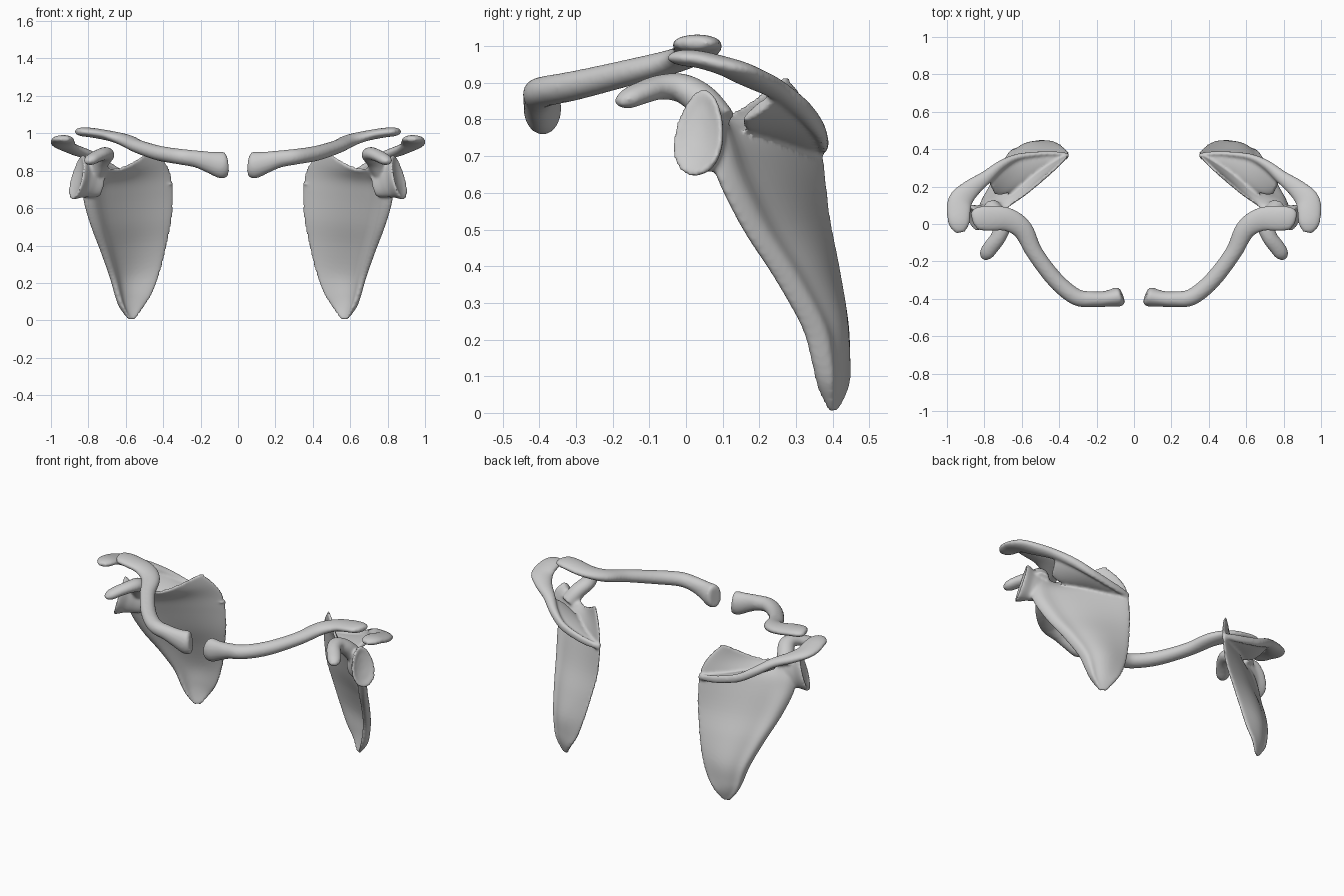
import bpy, bmesh, math
from mathutils import Vector

UP = Vector((0, 0, 1))


def smooth_rows(rows, sub):
    """Catmull-Rom resampling of equal-length number tuples."""
    out, n = [], len(rows)
    for i in range(n - 1):
        quad = zip(rows[max(i - 1, 0)], rows[i], rows[i + 1], rows[min(i + 2, n - 1)])
        quad = list(quad)
        for k in range(sub):
            t = k / sub
            out.append([0.5 * (2 * b + (c - a) * t + (2 * a - 5 * b + 4 * c - d) * t * t
                               + (3 * b - a - 3 * c + d) * t ** 3) for a, b, c, d in quad])
    out.append(list(rows[-1]))
    return out


def loft(bm, rings):
    """Skin a list of equal-size rings and cap both ends."""
    vs = [[bm.verts.new(p) for p in r] for r in rings]
    n = len(vs[0])
    for a, b in zip(vs, vs[1:]):
        for i in range(n):
            bm.faces.new((a[i], a[(i + 1) % n], b[(i + 1) % n], b[i]))
    bm.faces.new(vs[0])
    bm.faces.new(vs[-1])


def ellipse(c, a, b, n=24, pear=0.0):
    pts = []
    for i in range(n):
        w = 2 * math.pi * i / n
        pts.append(c + a * math.cos(w) * (1 - pear * math.sin(w)) + b * math.sin(w))
    return pts


def tube(bm, pts, sub=6):
    """Sweep along (x, y, z, horizontal radius, vertical radius) points."""
    s = smooth_rows(pts, sub)
    rings = []
    for i, p in enumerate(s):
        t = Vector(s[min(i + 1, len(s) - 1)][:3]) - Vector(s[max(i - 1, 0)][:3])
        side = t.cross(UP).normalized()
        up = side.cross(t).normalized()
        rings.append(ellipse(Vector(p[:3]), side * p[3], up * p[4]))
    loft(bm, rings)


def finish(bm, name, voxel=None):
    bmesh.ops.recalc_face_normals(bm, faces=bm.faces)
    for f in bm.faces:
        f.smooth = True
    me = bpy.data.meshes.new(name)
    bm.to_mesh(me)
    bm.free()
    ob = bpy.data.objects.new(name, me)
    bpy.context.collection.objects.link(ob)
    if voxel:
        m = ob.modifiers.new("fuse", 'REMESH')
        m.mode, m.voxel_size, m.use_smooth_shade = 'VOXEL', voxel, True
        m = ob.modifiers.new("soften", 'SMOOTH')
        m.factor, m.iterations = 0.5, 6
    m = ob.modifiers.new("both_sides", 'MIRROR')
    m.use_mirror_merge = False
    return ob


# Clavicles: S-curved rods with a flattened outer end
bm = bmesh.new()
tube(bm, [(.062, -.383, .83, .040, .058), (.085, -.39, .83, .052, .072),
          (.15, -.40, .845, .043, .058), (.22, -.402, .862, .042, .046),
          (.31, -.39, .875, .045, .042), (.42, -.30, .893, .045, .040),
          (.53, -.155, .928, .045, .036), (.595, -.03, .96, .055, .033),
          (.68, .025, .985, .064, .028), (.78, .03, 1.003, .068, .026),
          (.84, .03, 1.008, .060, .023), (.866, .025, 1.008, .032, .013)])
finish(bm, "clavicles", 0.008)

bm = bmesh.new()

# Scapula blade: inner edge xyz, outer edge xyz, backward bulge, edge sag, thickness
blade = [
    (.55, .41, .003, .585, .395, .003, .000, .00, .5),
    (.505, .44, .07, .63, .37, .07, .015, .00, 1.0),
    (.46, .442, .14, .655, .355, .13, .030, .00, 1.1),
    (.415, .435, .26, .685, .325, .23, .045, .00, 1.1),
    (.38, .415, .40, .735, .245, .37, .045, .00, 1.1),
    (.352, .39, .54, .785, .16, .50, .035, .00, 1.1),
    (.345, .375, .68, .825, .09, .64, .020, .00, 1.1),
    (.355, .36, .77, .82, .07, .73, .005, .01, 1.0),
    (.39, .325, .85, .78, .065, .79, -.01, .03, 1.0),
    (.445, .275, .92, .74, .065, .83, -.015, .06, .8),
]
N = 24
rings = []
for r in smooth_rows(blade, 5):
    med, lat = Vector(r[:3]), Vector(r[3:6])
    d = lat - med
    nrm = Vector((-d.y, d.x, 0)).normalized()
    front, back = [], []
    for i in range(N + 1):
        t = 0.5 - 0.5 * math.cos(math.pi * i / N)
        mid = med + d * t + nrm * r[6] * math.sin(math.pi * t ** 1.2)
        mid.z -= r[7] * math.sin(math.pi * t ** 1.5)
        half = (.010 + .018 * math.exp(-((t - .92) / .10) ** 2)) * r[8]
        half *= math.sqrt(max(1 - abs(2 * t - 1) ** 10, .02))
        front.append(mid - nrm * half)
        back.append(mid + nrm * half)
    rings.append(front + back[::-1])
loft(bm, rings)

# Glenoid socket on its neck, with a shallow dish
c = Vector((.858, .035, .765))
n = Vector((.87, -.42, .25)).normalized()
u = UP.cross(n).normalized()
v = n.cross(u)
loft(bm, [ellipse(c + n * o, u * a, v * b, 32, .2) for o, a, b in (
    (-.15, .030, .07), (-.10, .036, .085), (-.05, .048, .10), (-.015, .068, .118),
    (.002, .074, .124), (.006, .066, .115), (-.004, .045, .08), (-.010, .015, .025))])

# Coracoid: hooked finger pointing forward
tube(bm, [(.765, .09, .79, .05, .05), (.735, .045, .85, .05, .045),
          (.708, -.01, .885, .048, .040), (.725, -.07, .888, .042, .034),
          (.762, -.12, .873, .042, .031), (.79, -.16, .856, .038, .027),
          (.805, -.187, .845, .018, .012)])

# Spine: thin shelf from the blade (first point) to its crest (second point)
shelf = [(.375, .345, .72, .35, .37, .72), (.48, .285, .735, .50, .375, .745),
         (.58, .22, .755, .62, .362, .78), (.68, .16, .775, .71, .32, .83),
         (.742, .155, .80, .785, .255, .878)]
rings = []
for r in smooth_rows(shelf, 6):
    p, q = Vector(r[:3]), Vector(r[3:])
    thick = (q - p).cross(Vector((.8, -.5, .3))).normalized() * .016
    rings.append(ellipse((p + q) / 2, (q - p) / 2, thick))
loft(bm, rings)

# Spine crest widening into the acromion
tube(bm, [(.352, .37, .72, .010, .016), (.42, .375, .73, .013, .022),
          (.50, .374, .745, .014, .024), (.62, .358, .78, .018, .026),
          (.71, .315, .83, .026, .027), (.79, .25, .88, .036, .027),
          (.875, .185, .912, .052, .028), (.93, .12, .94, .066, .027),
          (.937, .04, .963, .063, .024), (.932, -.01, .968, .052, .022),
          (.925, -.045, .968, .025, .012)])

finish(bm, "scapulae", 0.008)
